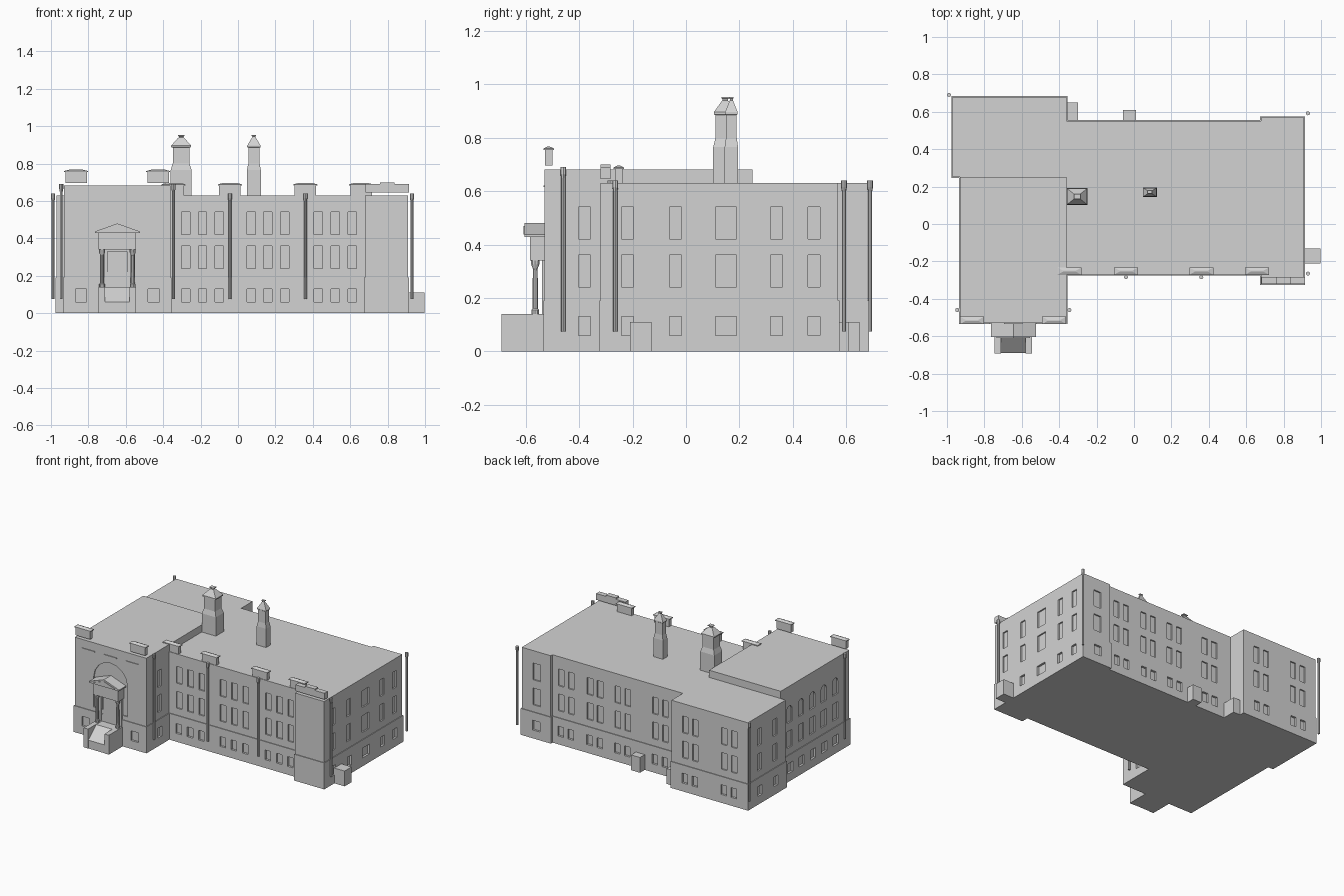
import bpy, bmesh, math

if "Cube" in bpy.data.objects:
    bpy.data.objects.remove(bpy.data.objects["Cube"])

stone = bpy.data.materials.new("grey_stone")
stone.diffuse_color = (0.65, 0.65, 0.65, 1)
stone.use_nodes = True
stone.node_tree.nodes["Principled BSDF"].inputs["Base Color"].default_value = stone.diffuse_color


def loft(bm, rings):
    """Closed solid through a list of equal-length point rings."""
    vs = [[bm.verts.new(p) for p in r] for r in rings]
    n = len(vs[0])
    for a, b in zip(vs, vs[1:]):
        for i in range(n):
            j = (i + 1) % n
            bm.faces.new((a[i], a[j], b[j], b[i]))
    bm.faces.new(vs[0][::-1])
    bm.faces.new(vs[-1])


def finish(name, bm):
    bmesh.ops.recalc_face_normals(bm, faces=bm.faces)
    me = bpy.data.meshes.new(name)
    bm.to_mesh(me)
    bm.free()
    me.materials.append(stone)
    ob = bpy.data.objects.new(name, me)
    bpy.context.collection.objects.link(ob)
    return ob


def solid(name, rings):
    bm = bmesh.new()
    loft(bm, rings)
    return finish(name, bm)


def rect(cx, cy, w, d, z):
    return [(cx + sx * w / 2, cy + sy * d / 2, z)
            for sx, sy in ((-1, -1), (1, -1), (1, 1), (-1, 1))]


def circle(cx, cy, r, z, n=8):
    return [(cx + r * math.cos(2 * math.pi * i / n),
             cy + r * math.sin(2 * math.pi * i / n), z) for i in range(n)]


def box(name, x0, x1, y0, y1, z0, z1):
    c = ((x0 + x1) / 2, (y0 + y1) / 2, x1 - x0, y1 - y0)
    return solid(name, [rect(*c, z0), rect(*c, z1)])


# Main walls: one footprint, with a slightly wider plinth
foot = [(-.93, -.53), (-.36, -.53), (-.36, -.27), (.68, -.27), (.68, -.32),
        (.91, -.32), (.91, .57), (.68, .57), (.68, .55), (-.36, .55),
        (-.36, .68), (-.97, .68), (-.97, .25), (-.93, .25)]


def outset(pts, d):
    out = []
    for i, p in enumerate(pts):
        a, b = pts[i - 1], pts[(i + 1) % len(pts)]
        x, y = p
        for s, e in ((a, p), (p, b)):
            dx, dy = e[0] - s[0], e[1] - s[1]
            l = math.hypot(dx, dy)
            x += d * dy / l
            y -= d * dx / l
        out.append((x, y))
    return out


def lift(pts, z):
    return [(x, y, z) for x, y in pts]


wide = outset(foot, .005)
walls = solid("main_walls", [lift(wide, 0), lift(wide, .19),
                             lift(foot, .19), lift(foot, .63)])

# Window recesses
cut = bmesh.new()


def window(axis, pos, sign, u, w, z0, z1, arch=False, depth=.01):
    prof = [(u - w / 2, z0), (u + w / 2, z0)]
    if arch:
        r = w / 2
        prof += [(u + r * math.cos(math.pi * i / 8),
                  z1 - r + r * math.sin(math.pi * i / 8)) for i in range(9)]
    else:
        prof += [(u + w / 2, z1), (u - w / 2, z1)]
    rings = []
    for q in (pos - sign * depth, pos + sign * .03):
        rings.append([(q, a, z) if axis == 'x' else (a, q, z) for a, z in prof])
    loft(cut, rings)


def column(axis, pos, sign, us, w=.045, arch=False):
    for u in us:
        window(axis, pos, sign, u, w, .42, .54, arch)
        window(axis, pos, sign, u, w, .24, .36)
        window(axis, pos, sign, u, w, .06, .13)


column('y', -.27, -1, [c + k * .09 for c in (-.19, .16, .52) for k in (-1, 0, 1)])
column('x', .91, 1, (-.22, -.04, .34, .48))
column('x', .91, 1, (.15,), .08)
column('y', .55, 1, [c + k for c in (-.18, .12, .34, .57) for k in (-.04, .04)])
column('y', .57, 1, (.79,), .06)
column('y', .68, 1, (-.86, -.78, -.55, -.47))
column('x', -.93, -1, [-.37 + .13 * i for i in range(5)], .06, True)
column('x', -.97, -1, (.37, .55))
column('x', -.36, 1, (-.38,))
for x in (-.84, -.45):
    window('y', -.53, -1, x, .06, .06, .13)
window('y', -.53, -1, -.645, .27, .22, .57, True, .008)   # arch over entrance
cutter = finish("window_cutter", cut)
cutter.hide_render = True
m = walls.modifiers.new("windows", 'BOOLEAN')
m.object = cutter
m.operation = 'DIFFERENCE'
m.solver = 'EXACT'
bpy.context.view_layer.objects.active = walls
bpy.ops.object.modifier_apply(modifier="windows")
bpy.data.objects.remove(cutter)

# Raised roof over the front wing
box("wing_upper_storey", -.93, -.36, -.53, .25, .63, .682)
for x in (-.82, -.645, -.47):
    box("wing_cornice_strip", x - .05, x + .05, -.535, -.53, .615, .622)

# Service blocks at ground level
box("side_block", .91, .997, -.21, -.13, 0, .11)
box("rear_block_middle", -.06, .01, .55, .61, 0, .11)
box("rear_block_corner", -.36, -.30, .55, .65, 0, .11)


# Chimneys
def chimney(name, cx, cy, w, d):
    prof = [(1, .62), (1, .765), (.8, .80), (.8, .885), (.95, .888), (.95, .896),
            (.3, .937), (.22, .94), (.22, .945), (.32, .948), (.32, .953)]
    solid(name, [rect(cx, cy, w * s, d * s, z) for s, z in prof])


chimney("large_chimney", -.304, .147, .112, .09)
chimney("small_chimney", .085, .17, .075, .05)


# Parapet blocks with hipped caps
def parapet(cx, cy, z0, z1, w=.115, d=.028):
    solid("parapet_block", [rect(cx, cy, w, d, z0), rect(cx, cy, w, d, z1 - .014),
                            rect(cx, cy, w + .014, d + .012, z1 - .014),
                            rect(cx, cy, w + .014, d + .012, z1 - .008),
                            rect(cx, cy, w * .6, d * .2, z1)])


for x in (-.866, -.427):
    parapet(x, -.515, .697, .768)
for x in (-.345, -.043, .36, .658):
    parapet(x, -.252, .63, .697)
for x, z in ((.72, .69), (.797, .70), (.875, .69)):
    box("bay_parapet", x - .039, x + .039, -.32, -.283, .645, z)

# Downpipes with flared hopper heads
pipes = [(-.989, .69, .64), (.93, .592, .64), (-.945, -.46, .69), (-.345, -.46, .69),
         (-.043, -.284, .64), (.36, -.284, .64), (.93, -.265, .64)]
for x, y, top in pipes:
    prof = [(.008, .075), (.008, top - .04), (.011, top - .025), (.011, top)]
    solid("downpipe", [circle(x, y, r, z) for r, z in prof])

# Entrance: cheek walls, ramped stair, columns, pediment
for x in (-.745, -.58):
    box("stair_cheek_wall", x, x + .035, -.692, -.53, 0, .14)
side = [(-.69, 0), (-.69, .06), (-.60, .138), (-.53, .138), (-.53, 0)]
solid("entrance_stair", [[(x, y, z) for y, z in side] for x in (-.71, -.58)])
box("entrance_door", -.70, -.59, -.535, -.522, .138, .33)
for x in (-.727, -.563):
    prof = [(.015, .14), (.015, .155), (.011, .16), (.0095, .31),
            (.016, .325), (.016, .34)]
    solid("porch_column", [circle(x, -.565, r, z, 10) for r, z in prof])
    box("porch_pilaster", x - .012, x + .012, -.54, -.52, .14, .34)
box("porch_entablature", -.745, -.545, -.585, -.52, .34, .428)
ped = [(-.765, .428), (-.525, .428), (-.525, .437), (-.645, .48), (-.765, .437)]
solid("porch_pediment", [[(x, y, z) for x, z in ped] for y in (-.605, -.525)])
tri = [(-.735, .437), (-.555, .437), (-.645, .469)]
solid("pediment_panel", [[(x, y, z) for x, z in tri] for y in (-.609, -.604)])
